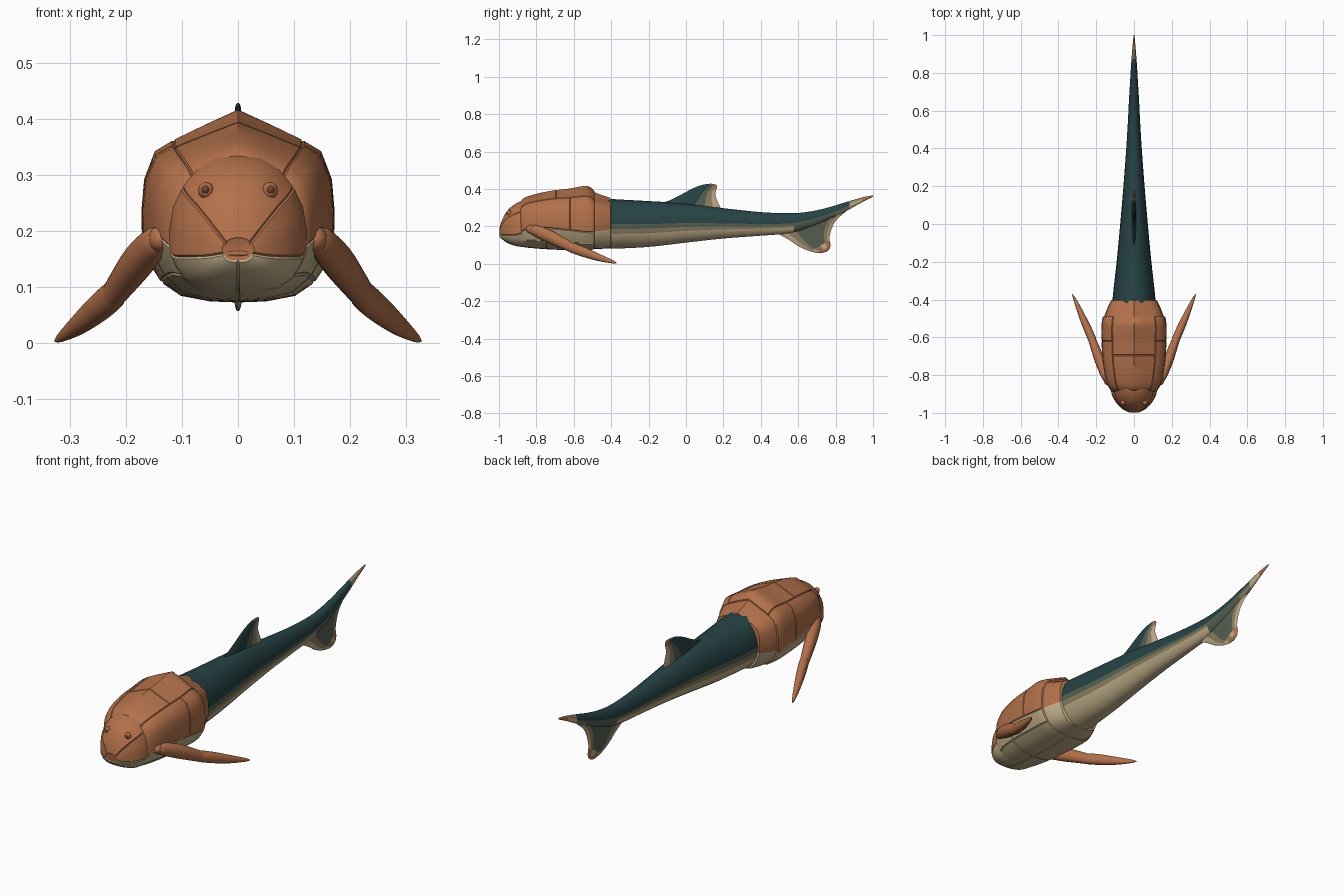
import bpy, bmesh, math
from mathutils import Vector

if "Cube" in bpy.data.objects:
    bpy.data.objects.remove(bpy.data.objects["Cube"], do_unlink=True)


def material(name, r, g, b):
    m = bpy.data.materials.new(name)
    m.use_nodes = True
    m.diffuse_color = (r, g, b, 1)
    m.node_tree.nodes["Principled BSDF"].inputs["Base Color"].default_value = (r, g, b, 1)
    return m


COPPER, TAN, TEAL, GREY, OLIVE, DARK = range(6)
MATS = [material("copper armour", .45, .165, .07), material("tan belly", .53, .42, .25),
        material("dark teal skin", .02, .056, .06), material("grey green skin", .09, .115, .085),
        material("olive skin", .26, .21, .12), material("dark copper", .16, .06, .03)]


def finish(name, bm, angle=40):
    bmesh.ops.recalc_face_normals(bm, faces=bm.faces)
    me = bpy.data.meshes.new(name)
    bm.to_mesh(me)
    bm.free()
    for m in MATS:
        me.materials.append(m)
    ob = bpy.data.objects.new(name, me)
    bpy.context.collection.objects.link(ob)
    bpy.ops.object.select_all(action='DESELECT')
    ob.select_set(True)
    bpy.context.view_layer.objects.active = ob
    bpy.ops.object.shade_smooth_by_angle(angle=math.radians(angle))
    return ob


def smooth(rows, steps):
    """Catmull-Rom resampling of a list of tuples."""
    out = []
    for i in range(len(rows) - 1):
        a, b, c, d = rows[max(i - 1, 0)], rows[i], rows[i + 1], rows[min(i + 2, len(rows) - 1)]
        for k in range(steps):
            t = k / steps
            out.append(tuple(q + .5 * t * (r - p + t * (2 * p - 5 * q + 4 * r - s + t * (3 * (q - r) + s - p)))
                             for p, q, r, s in zip(a, b, c, d)))
    return out + [tuple(rows[-1])]


def loft(name, halves, colour, plate=None):
    """Skin mirrored half rings; colour(i, s) and plate(i, s, side) work by ring and strip."""
    bm = bmesh.new()
    rings = [[bm.verts.new(p) for p in h] + [bm.verts.new((-x, y, z)) for x, y, z in h[-2:0:-1]]
             for h in halves]
    n, m = len(rings[0]), len(halves[0])
    groups = {}
    for i in range(len(rings) - 1):
        for k in range(n):
            right = k < m - 1
            s = k if right else n - 1 - k
            f = bm.faces.new((rings[i][k], rings[i][(k + 1) % n],
                              rings[i + 1][(k + 1) % n], rings[i + 1][k]))
            f.material_index = colour(i, s)
            if plate:
                groups.setdefault(plate(i, s, right), []).append(f)
    for ring, i in ((rings[0], 0), (rings[-1], len(rings) - 2)):
        bm.faces.new(ring).material_index = colour(i, m - 2)
    bmesh.ops.recalc_face_normals(bm, faces=bm.faces)
    # Raised plates with a narrow groove between them
    for faces in groups.values():
        bmesh.ops.inset_region(bm, faces=faces, thickness=.003, depth=.003, use_even_offset=True)
    return finish(name, bm)


# Armour cross-section: belly part below the split line, shield part above it
BELLY = [(0, 0), (.3, .02), (.6, .12), (.8, .36), (.92, .68)]
SHIELD = [(1, 0), (1.01, .25), (.98, .5), (.87, .7), (.68, .78), (.35, .89), (0, 1)]
DOME = [(1, 0), (1, .25), (.95, .48), (.82, .68), (.6, .85), (.32, .96), (0, 1)]


def armour(stations, top):
    return [[(w * u, y, zb + (zs - zb) * v) for u, v in BELLY] +
            [(w * u, y, zs + (zt - zs) * v) for u, v in top] for y, w, zb, zs, zt in stations]


def armour_colour(i, s):
    return TAN if s < len(BELLY) else COPPER


# Head shield and lower jaw
head = smooth([(-.995, .025, .148, .160, .185), (-.98, .055, .132, .155, .235),
               (-.95, .088, .112, .154, .285), (-.91, .112, .098, .155, .318),
               (-.87, .12, .092, .165, .335), (-.83, .12, .09, .175, .345)], 3)
loft("head", armour(head, DOME), armour_colour,
     lambda i, s, r: (r, 0) if s < 5 else ((r, 1) if s < 8 else 2))

# Trunk shield
trunk = smooth([(-.885, .112, .098, .165, .318), (-.87, .126, .092, .178, .345),
                (-.82, .146, .086, .195, .365), (-.72, .162, .079, .19, .387),
                (-.62, .167, .076, .18, .399), (-.53, .167, .076, .17, .413),
                (-.49, .160, .079, .17, .385)], 4)


def trunk_plate(i, s, right):
    if s >= 9:
        return "back", i < 13
    return right, ("belly" if s < 3 else "low side" if s < 5 else "flank"), i < (11 if s < 5 else 16)


loft("trunk_shield", armour(trunk, SHIELD), armour_colour, trunk_plate)

# Stepped rear collar of the shield
collar = [(-.53, .162, .078, .17, .395), (-.49, .156, .079, .172, .383),
          (-.45, .142, .080, .178, .367), (-.405, .121, .083, .183, .352), (-.40, .108, .088, .185, .342)]
loft("rear_collar", armour(collar, SHIELD), armour_colour)

# Scaly tail body: y, half width, bottom, top
tail = smooth([(-.45, .115, .082, .352), (-.38, .112, .081, .345), (-.2, .092, .09, .335),
               (0, .073, .113, .322), (.2, .056, .135, .297), (.4, .041, .15, .276),
               (.55, .032, .162, .27), (.65, .027, .188, .277), (.75, .021, .228, .298),
               (.85, .015, .278, .328), (.94, .008, .328, .354), (1, .002, .358, .366)], 4)
LEVELS = [0, .03, .1, .2, .3, .4, .5, .64, .78, .9, .97, 1]


def tail_colour(i, s):
    y = tail[i][0]
    if y > .92:
        return COPPER
    if y > .87:
        return TAN if s < 7 else OLIVE
    if y > .56:
        return TEAL if s > 5 else GREY if y < .8 or s > 3 else OLIVE
    return TAN if s < 4 else OLIVE if s == 4 else GREY if s == 5 else TEAL


loft("tail_body", [[(2 * w * math.sqrt(f * (1 - f)), y, zb + (zt - zb) * f) for f in LEVELS]
                   for y, w, zb, zt in tail], tail_colour)


def fin(name, rows, cols, colour):
    """Thin blade; each row runs from the leading to the trailing edge."""
    rows = smooth(rows, 3)
    return loft(name, [[(t * 2 * math.sqrt(u * (1 - u)), ly + (ty - ly) * u, lz + (tz - lz) * u)
                        for u in cols] for ly, lz, ty, tz, t in rows], colour)


# Dorsal fin, banded toward the trailing edge
DORSAL_BANDS = [TEAL, TEAL, TEAL, GREY, OLIVE, TAN]
fin("dorsal_fin", [(-.13, .325, .19, .285, .012), (-.09, .338, .182, .305, .011),
                   (-.04, .362, .168, .335, .009), (.015, .392, .157, .37, .008),
                   (.065, .415, .162, .398, .006), (.11, .426, .166, .415, .005),
                   (.135, .428, .16, .424, .003)],
    [0, .1, .3, .52, .7, .85, 1],
    lambda i, s: COPPER if i > 14 or (i > 11 and s == 5) else DORSAL_BANDS[s])

# Lower tail fin, banded toward both edges, with a copper tip
CAUDAL_BANDS = [TAN, TAN, OLIVE, GREY, GREY, OLIVE, TAN]
fin("lower_tail_fin", [(.44, .185, .93, .343, .012), (.5, .156, .865, .288, .012),
                       (.555, .125, .805, .235, .011), (.6, .094, .78, .19, .01),
                       (.65, .071, .767, .14, .009), (.69, .06, .772, .103, .007),
                       (.715, .057, .768, .08, .005), (.73, .058, .75, .064, .002)],
    [0, .03, .1, .22, .5, .77, .89, 1],
    lambda i, s: COPPER if i > 15 or (i > 12 and s > 4) else
    CAUDAL_BANDS[s] if i < 13 else (TAN if s != 3 else OLIVE))


# Jointed pectoral arms
def arm(name, points, side):
    pts = smooth(points, 4)
    bm = bmesh.new()
    axis = (Vector(points[-1][:3]) - Vector(points[0][:3])).normalized()
    across = axis.cross(Vector((0, 0, 1))).normalized()
    up = across.cross(axis)
    rings = []
    for x, y, z, r in pts:
        ring = []
        for k in range(16):
            a = math.tau * k / 16
            p = Vector((x, y, z)) + across * r * .8 * math.cos(a) + up * r * math.sin(a)
            ring.append(bm.verts.new((p.x * side, p.y, p.z)))
        rings.append(ring)
    for a, b in zip(rings, rings[1:]):
        for k in range(16):
            bm.faces.new((a[k], a[k - 1], b[k - 1], b[k]))
    bm.faces.new(rings[0])
    bm.faces.new(rings[-1])
    return finish(name, bm)


def ball(name, centre, size, mat):
    bm = bmesh.new()
    bmesh.ops.create_uvsphere(bm, u_segments=16, v_segments=10, radius=1)
    for v in bm.verts:
        v.co = Vector(c + k * s for c, k, s in zip(centre, v.co, size))
    for f in bm.faces:
        f.material_index = mat
    return finish(name, bm)


for label, side in (("left", 1), ("right", -1)):
    arm(label + "_upper_arm", [(.138, -.835, .186, .014), (.148, -.81, .18, .029),
                               (.178, -.73, .146, .034), (.208, -.65, .106, .029),
                               (.221, -.615, .088, .026)], side)
    arm(label + "_forearm", [(.217, -.63, .094, .022), (.222, -.61, .086, .027),
                             (.25, -.545, .062, .026), (.285, -.465, .033, .019),
                             (.315, -.395, .011, .009), (.326, -.372, .004, .002)], side)
    # Shoulder joint, eye and nostril-side socket
    ball(label + "_shoulder", (.138 * side, -.825, .185), (.022, .03, .024), COPPER)
    ball(label + "_eye_socket", (.057 * side, -.945, .272), (.014, .014, .015), COPPER)
    ball(label + "_eye", (.058 * side, -.953, .274), (.008, .009, .008), DARK)

# Upper lip
ball("upper_lip", (0, -.982, .160), (.038, .016, .008), COPPER)
